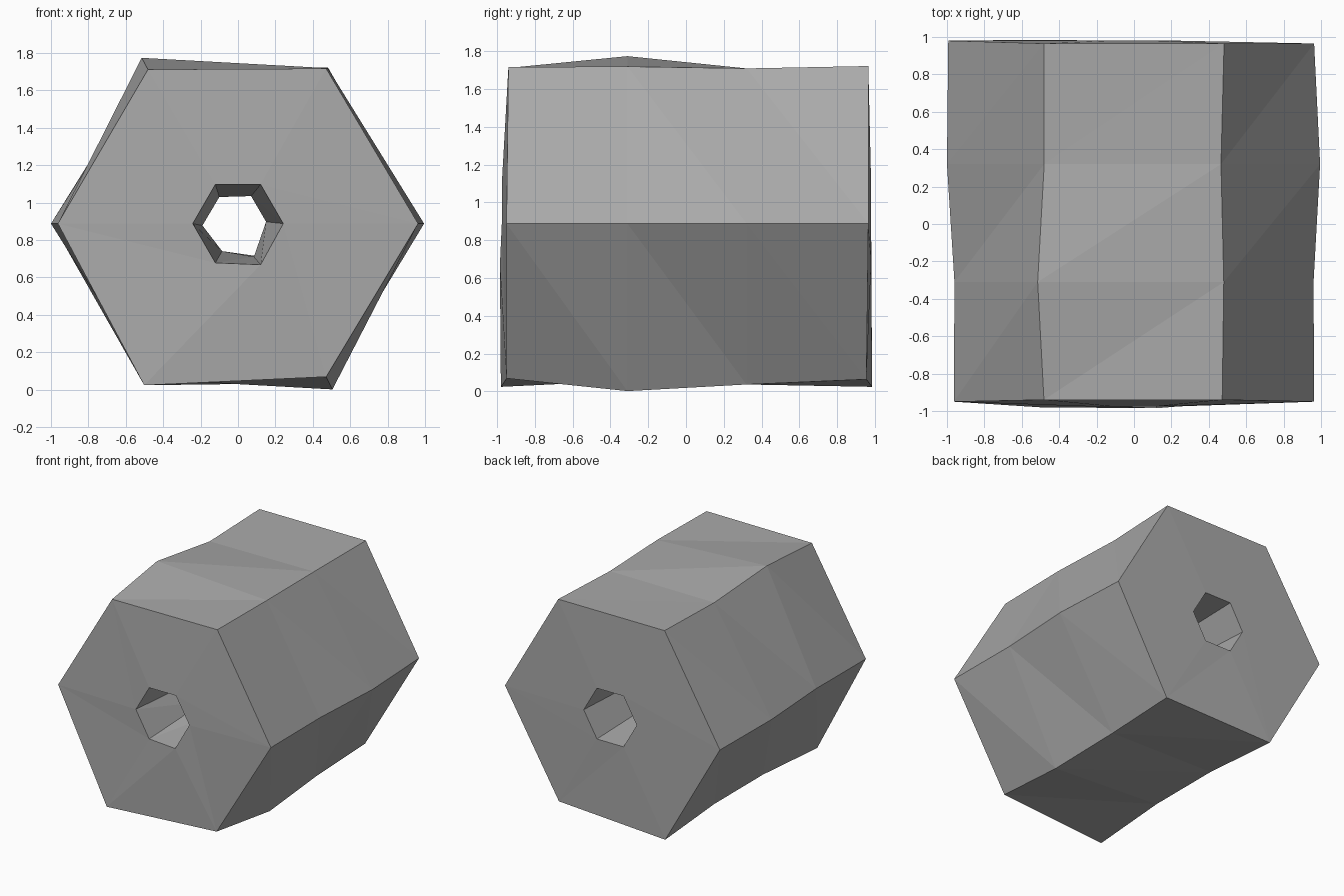
import bpy
import bmesh
from math import cos, sin, radians
from mathutils import Vector

if "Cube" in bpy.data.objects:
    bpy.data.objects.remove(bpy.data.objects["Cube"], do_unlink=True)

SIDES = 6
CENTRE_Z = 0.888

# Corners run clockwise from the front
LEFT, TOP_LEFT, TOP_RIGHT, RIGHT, LOW_RIGHT, LOW_LEFT = range(SIDES)

# Closed loop of hexagon rings: along the outside, then back through the bore
rings = [
    (0.963, -0.95), (0.96, -0.31), (0.96, 0.32), (0.963, 0.965),
    (0.24, 0.98), (0.2, 0.32), (0.17, -0.31), (0.242, -0.975),
]

# Small knocks that make the nut look rough
nudges = {
    (0, LOW_LEFT): (-0.02, -0.03, -0.03),
    (0, LOW_RIGHT): (-0.01, 0, 0.015),
    (0, TOP_LEFT): (0, 0.01, -0.01),
    (0, TOP_RIGHT): (-0.01, 0.01, -0.005),
    (1, TOP_LEFT): (-0.035, 0, 0.055),
    (1, LOW_RIGHT): (0.025, 0, -0.055),
    (2, LEFT): (-0.04, 0, 0),
    (2, RIGHT): (0.035, 0, 0),
    (2, TOP_LEFT): (0, 0, -0.015),
    (2, TOP_RIGHT): (-0.015, 0, -0.01),
    (2, LOW_RIGHT): (0, 0, -0.02),
    (3, LEFT): (-0.03, 0.015, 0),
    (3, LOW_RIGHT): (0, -0.01, 0.01),
    (3, LOW_LEFT): (-0.02, 0.02, -0.03),
    (6, LEFT): (-0.02, 0, -0.01),
    (6, TOP_LEFT): (-0.015, 0, -0.005),
    (6, TOP_RIGHT): (-0.015, 0, 0),
    (6, RIGHT): (-0.02, 0, 0.01),
    (6, LOW_RIGHT): (0, 0, -0.03),
    (7, LOW_RIGHT): (0, -0.01, -0.01),
}


def corner(ring, side):
    radius, y = rings[ring]
    angle = radians(180 - 60 * side)
    point = Vector((radius * cos(angle), y, CENTRE_Z + radius * sin(angle)))
    return point + Vector(nudges.get((ring, side), (0, 0, 0)))


# Rough hexagonal body with its bore
bm = bmesh.new()
loops = [[bm.verts.new(corner(r, s)) for s in range(SIDES)] for r in range(len(rings))]
for r, near in enumerate(loops):
    far = loops[(r + 1) % len(loops)]
    for s in range(SIDES):
        t = (s + 1) % SIDES
        bm.faces.new((near[s], far[t], near[t]))
        bm.faces.new((near[s], far[s], far[t]))
bmesh.ops.recalc_face_normals(bm, faces=bm.faces)

mesh = bpy.data.meshes.new("hex_nut")
bm.to_mesh(mesh)
bm.free()

# Plain grey
grey = bpy.data.materials.new("grey")
grey.use_nodes = True
colour = (0.4, 0.4, 0.4, 1)
grey.diffuse_color = colour
grey.node_tree.nodes["Principled BSDF"].inputs["Base Color"].default_value = colour
mesh.materials.append(grey)

nut = bpy.data.objects.new("hex_nut", mesh)
bpy.context.collection.objects.link(nut)
